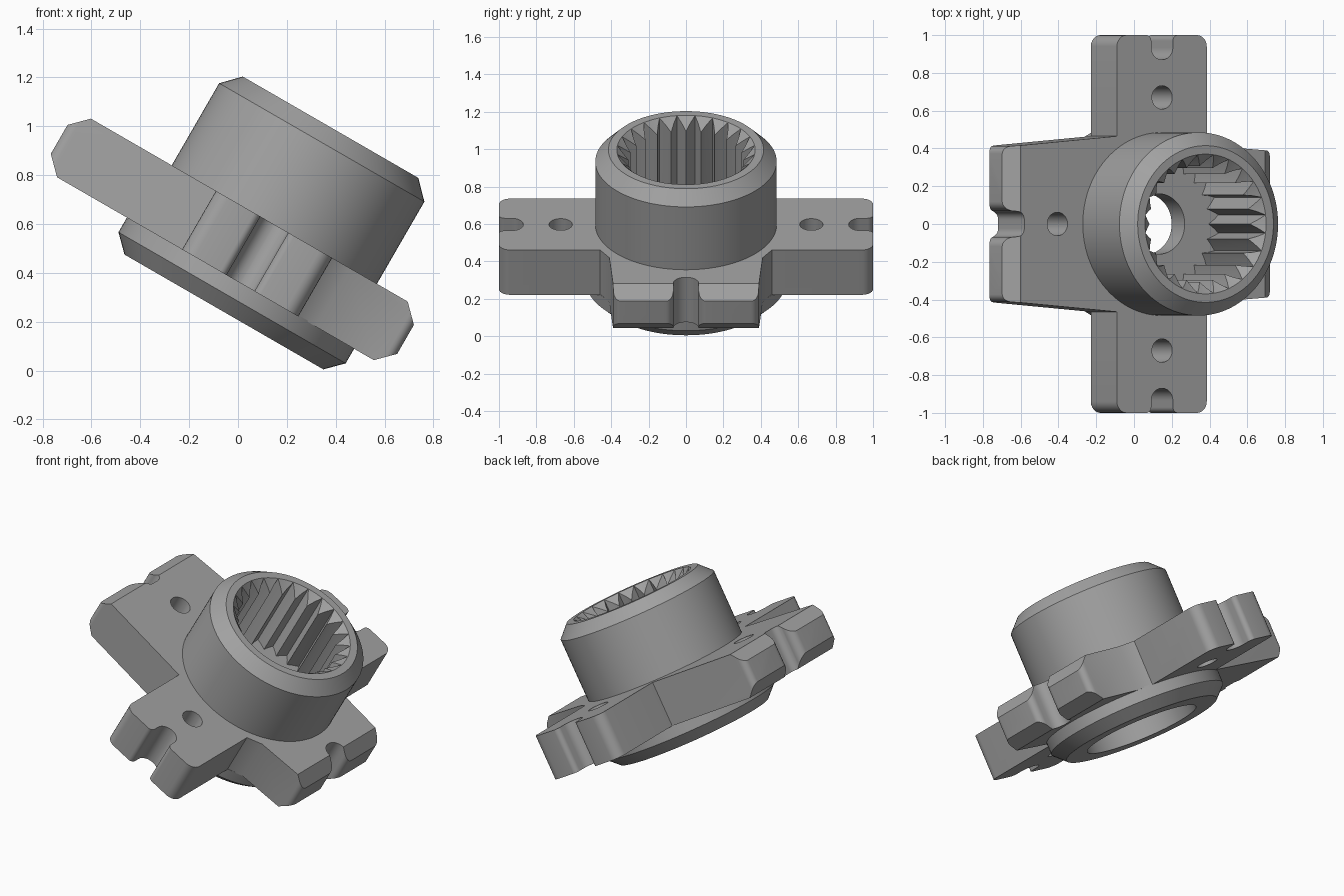
import bpy, bmesh, math
from mathutils import Vector

cube = bpy.data.objects.get("Cube")
if cube:
    bpy.data.objects.remove(cube, do_unlink=True)

TILT = math.radians(30)      # whole part leans about the y axis
AXIS = -0.17                 # hub axis along the plate
LOW, HIGH = 0.315, 0.592     # plate underside and top

grey = bpy.data.materials.new("plain grey")
grey.use_nodes = True
colour = (0.36, 0.36, 0.36, 1)
grey.diffuse_color = colour
grey.node_tree.nodes["Principled BSDF"].inputs["Base Color"].default_value = colour


def make_object(name, bm):
    bmesh.ops.recalc_face_normals(bm, faces=bm.faces)
    mesh = bpy.data.meshes.new(name)
    bm.to_mesh(mesh)
    bm.free()
    mesh.materials.append(grey)
    obj = bpy.data.objects.new(name, mesh)
    bpy.context.collection.objects.link(obj)
    obj.rotation_euler.y = TILT
    return obj


def prism(name, points, depth):
    """Extrude a flat outline along a vector."""
    bm = bmesh.new()
    face = bm.faces.new([bm.verts.new(p) for p in points])
    out = bmesh.ops.extrude_face_region(bm, geom=[face])
    verts = [g for g in out["geom"] if isinstance(g, bmesh.types.BMVert)]
    bmesh.ops.translate(bm, vec=depth, verts=verts)
    return make_object(name, bm)


def rounded(corners, steps=6):
    """Round each (x, y, radius) corner with a true circular arc."""
    result = []
    for i, (x, y, r) in enumerate(corners):
        p = Vector((x, y))
        if not r:
            result.append(p)
            continue
        before = (Vector(corners[i - 1][:2]) - p).normalized()
        after = (Vector(corners[(i + 1) % len(corners)][:2]) - p).normalized()
        half = before.angle(after) / 2
        a, b = (p + d * r / math.tan(half) for d in (before, after))
        for k in range(steps + 1):
            t = k / steps
            wa, wp, wb = (1 - t) ** 2, 2 * t * (1 - t) * math.sin(half), t * t
            result.append((a * wa + p * wp + b * wb) / (wa + wp + wb))
    return result


def circle(x, y, r, n=48):
    return [(x + r * math.cos(k * math.tau / n), y + r * math.sin(k * math.tau / n), 0)
            for k in range(n)]


def apply_boolean(obj, cutter, operation):
    cutter.hide_render = True
    mod = obj.modifiers.new("cut", "BOOLEAN")
    mod.object, mod.operation, mod.solver = cutter, operation, "EXACT"
    bpy.context.view_layer.objects.active = obj
    bpy.ops.object.modifier_apply(modifier=mod.name)
    bpy.data.objects.remove(cutter, do_unlink=True)


# Cross-shaped plate: half outline with end notches, mirrored across y
half = [(0.395, 0.068, 0.065), (0.53, 0.068, 0.04), (0.53, 0.385, 0.04),
        (0.185, 0.41, 0), (0.103, 0.46, 0), (0.103, 1, 0.06),
        (AXIS + 0.066, 1, 0.03), (AXIS + 0.066, 0.87, 0.064),
        (AXIS - 0.066, 0.87, 0.064), (AXIS - 0.066, 1, 0.03),
        (-0.446, 1, 0.06), (-0.446, 0.465, 0), (-1.107, 0.41, 0.04),
        (-1.107, 0.068, 0.05), (-1.012, 0.068, 0.044)]
outline = half + [(x, -y, r) for x, y, r in reversed(half)]
plate = prism("cross_plate", [(p.x, p.y, LOW) for p in rounded(outline)],
              (0, 0, HIGH - LOW))

# Chamfer the two long ends by keeping what lies inside a side profile
c = 0.07
side = [(-1.107, LOW + c), (-1.107 + c, LOW - 0.0), (0.53 - c, LOW), (0.53, LOW + c),
        (0.53, HIGH - c), (0.53 - c, HIGH), (-1.107 + c, HIGH), (-1.107, HIGH - c)]
apply_boolean(plate, prism("side_profile", [(x, -1.2, z) for x, z in side],
                           (0, 2.4, 0)), "INTERSECT")

# Bolt holes and the opening for the hub
for x, y, r in [(AXIS, 0.67, 0.062), (AXIS, -0.67, 0.062), (-0.81, 0, 0.062), (AXIS, 0, 0.43)]:
    apply_boolean(plate, prism("hole_cutter", circle(x, y, r), (0, 0, 1.5)), "DIFFERENCE")

# Hub: turned profile with a toothed socket, a web with a small hole, and a lower bore
TEETH, PER_TOOTH, ROOT, TIP, TOP = 24, 4, 0.37, 0.307, 1.052
SEGMENTS = TEETH * PER_TOOTH
profile = [(0.34, 0.179), (0.47, 0.179), (0.537, 0.246), (0.537, 0.32), (0.485, 0.32),
           (0.485, 0.98), (0.415, TOP), (ROOT, TOP), "tooth top", "tooth foot",
           (0.16, 0.554), (0.16, 0.416), (0.34, 0.416)]


def hub_point(entry, k):
    if isinstance(entry, str):
        lift = abs(k % PER_TOOTH - PER_TOOTH / 2) / (PER_TOOTH / 2)
        r = ROOT - (ROOT - TIP) * lift
        z = TOP - (ROOT - r) if entry == "tooth top" else 0.554
    else:
        r, z = entry
    a = k * math.tau / SEGMENTS
    return AXIS + r * math.cos(a), r * math.sin(a), z


bm = bmesh.new()
rings = [[bm.verts.new(hub_point(e, k)) for k in range(SEGMENTS)] for e in profile]
for i, ring in enumerate(rings):
    following = rings[(i + 1) % len(rings)]
    for k in range(SEGMENTS):
        n = (k + 1) % SEGMENTS
        bm.faces.new((ring[k], ring[n], following[n], following[k]))
bmesh.ops.remove_doubles(bm, verts=bm.verts, dist=0.0001)
hub = make_object("splined_hub", bm)

# Smooth curved walls, crisp edges
bpy.ops.object.select_all(action="DESELECT")
for obj in (plate, hub):
    obj.select_set(True)
bpy.context.view_layer.objects.active = plate
bpy.ops.object.shade_smooth_by_angle(angle=math.radians(28))
